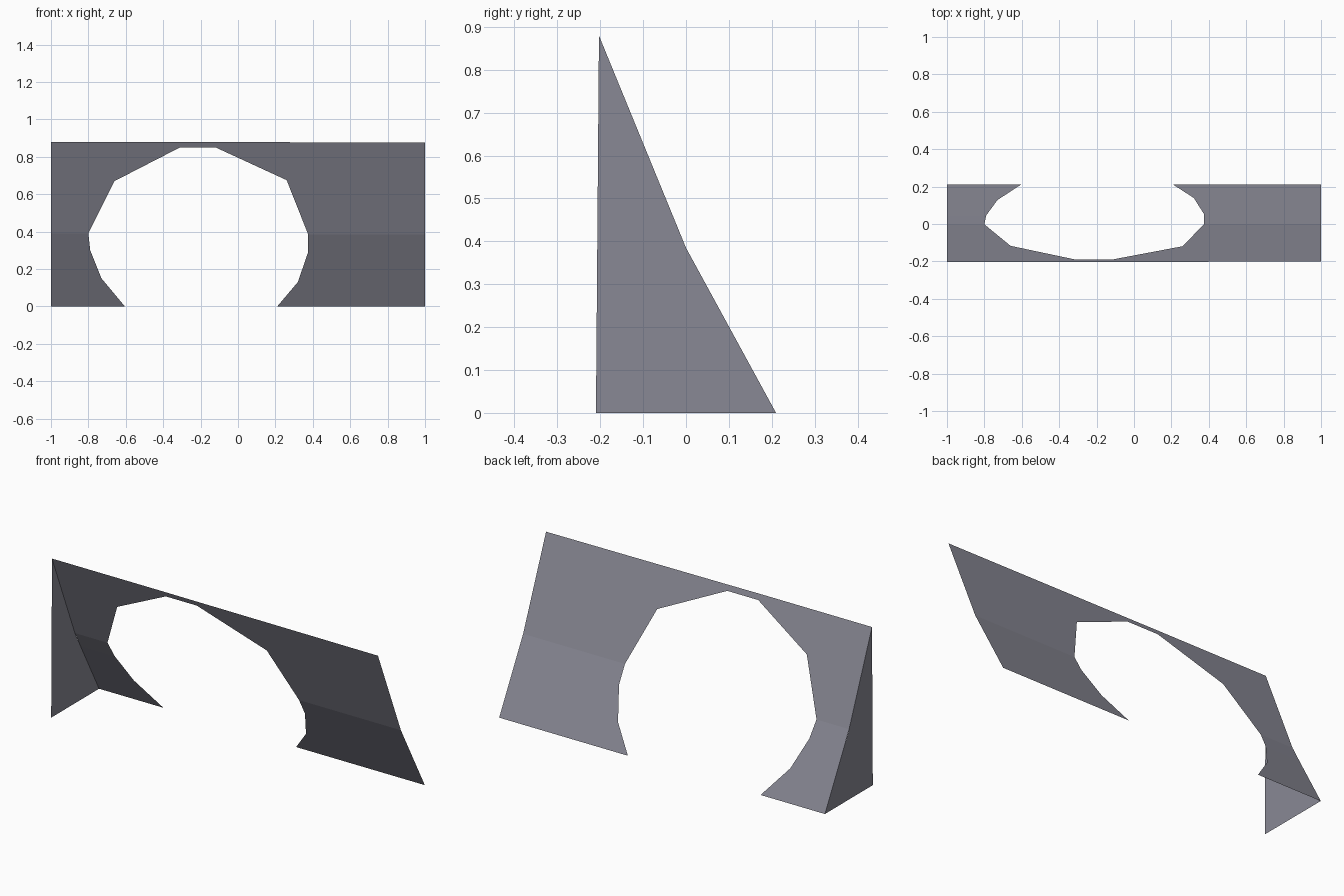
import bpy, bmesh

if "Cube" in bpy.data.objects:
    bpy.data.objects.remove(bpy.data.objects["Cube"])

grey = bpy.data.materials.new("cool grey")
grey.diffuse_color = (0.25, 0.25, 0.30, 1)
grey.use_nodes = True
grey.node_tree.nodes["Principled BSDF"].inputs["Base Color"].default_value = grey.diffuse_color


def depth(z):
    """y of the bent sheet at height z: steeper above the crease."""
    if z < 0.385:
        return 0.21 - 0.21 * z / 0.385
    return -0.203 * (z - 0.385) / 0.495


def make(name, faces):
    bm = bmesh.new()
    for pts in faces:
        bm.faces.new([bm.verts.new(p) for p in pts])
    bmesh.ops.remove_doubles(bm, verts=bm.verts, dist=0.0005)
    bmesh.ops.recalc_face_normals(bm, faces=bm.faces)
    me = bpy.data.meshes.new(name)
    bm.to_mesh(me)
    bm.free()
    me.materials.append(grey)
    ob = bpy.data.objects.new(name, me)
    bpy.context.collection.objects.link(ob)


def strips(outer_x, edge):
    """Rows of quads from an end of the sheet to the opening's edge."""
    pts = [((outer_x, depth(zo), zo), (x, depth(z), z)) for x, z, zo in edge]
    return [(a[0], a[1], b[1], b[0]) for a, b in zip(pts, pts[1:])]


# opening edge: x, z, and the matching height at the outer end
left = [(-0.605, 0, 0), (-0.73, 0.15, 0.15), (-0.79, 0.30, 0.30),
        (-0.80, 0.39, 0.39), (-0.66, 0.67, 0.63), (-0.31, 0.85, 0.85),
        (-0.31, 0.88, 0.88)]
right = [(0.21, 0, 0), (0.32, 0.13, 0.13), (0.375, 0.29, 0.29),
         (0.375, 0.385, 0.385), (0.26, 0.675, 0.675), (-0.12, 0.85, 0.85),
         (-0.12, 0.879, 0.875)]
bridge = [(x, depth(z), z) for x, z in
          [(-0.31, 0.85), (-0.12, 0.85), (-0.12, 0.879), (-0.31, 0.88)]]

# bent sheet with the open arch
make("arched_panel", strips(-1, left) + strips(1, right) + [bridge])

# flat end gusset, closing the left end only
make("end_gusset", [[(-1, depth(z), z) for z in (0, 0.385, 0.63, 0.88)]
                    + [(-1, -0.21, 0)]])
